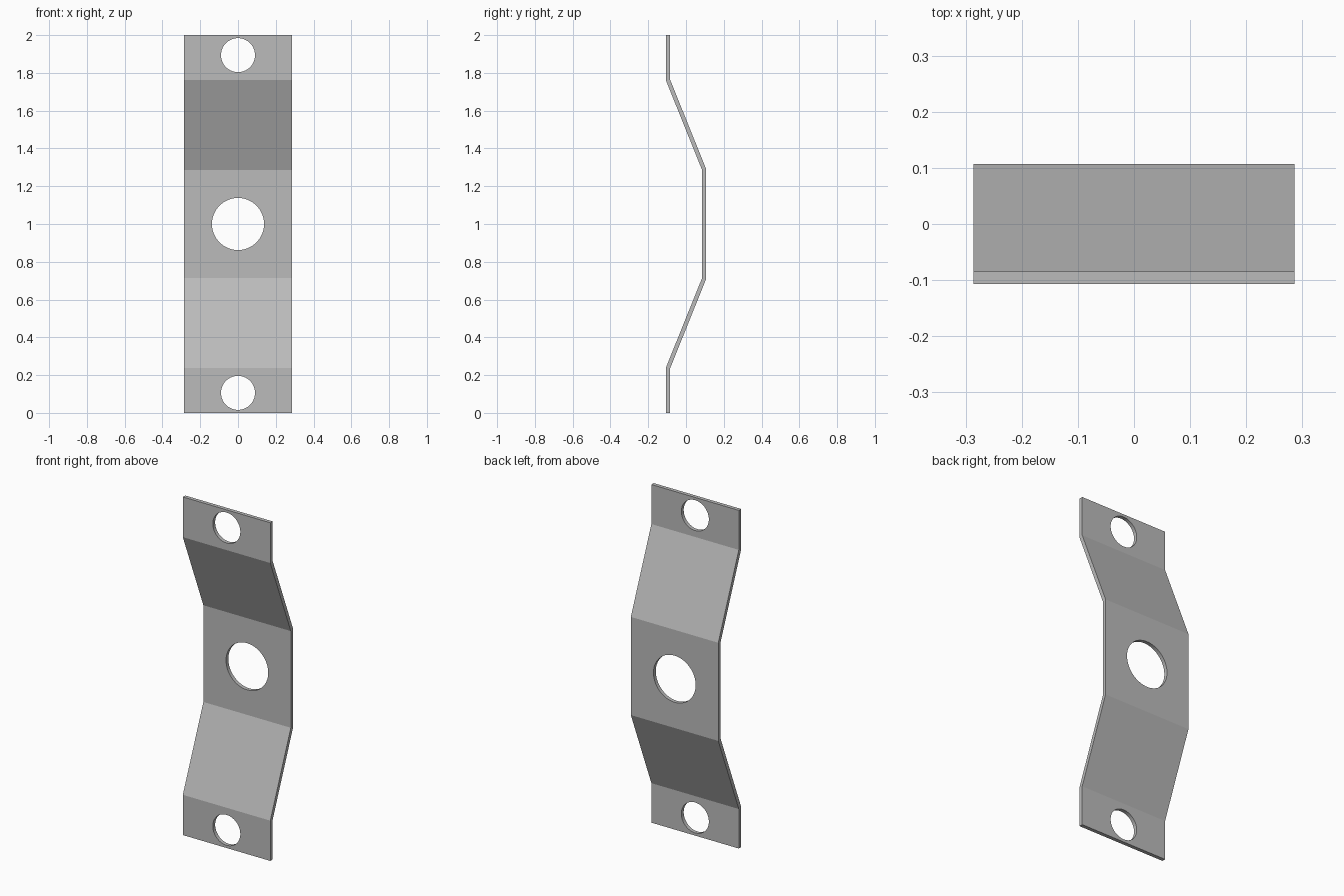
import bpy, bmesh, math

if "Cube" in bpy.data.objects:
    bpy.data.objects.remove(bpy.data.objects["Cube"], do_unlink=True)

HALF_WIDTH, HALF_DEPTH, THICK = 0.286, 0.107, 0.022

# Single plain metal colour
metal = bpy.data.materials.new("grey metal")
metal.use_nodes = True
colour = (0.5, 0.5, 0.5, 1)
metal.diffuse_color = colour
metal.node_tree.nodes["Principled BSDF"].inputs["Base Color"].default_value = colour

# Front edge of the bent strip, upper half, mirrored about mid height
front_y, back_y = -HALF_DEPTH, HALF_DEPTH - THICK
bend_outer, bend_inner = 0.762, 0.286
slope = math.atan2(back_y - front_y, bend_outer - bend_inner)
miter = THICK * math.tan(slope / 2)
upper_front = [(front_y, 1), (front_y, bend_outer), (back_y, bend_inner)]
upper_back = [(front_y + THICK, 1), (front_y + THICK, bend_outer + miter),
              (HALF_DEPTH, bend_inner + miter)]


def full_side(upper):
    return upper + [(y, -z) for y, z in reversed(upper)]


# Bent strip: closed side profile extruded across the width
profile = full_side(upper_front) + full_side(upper_back)[::-1]
bm = bmesh.new()
side = bm.faces.new([bm.verts.new((-HALF_WIDTH, y, z + 1)) for y, z in profile])
extruded = bmesh.ops.extrude_face_region(bm, geom=[side])["geom"]
bmesh.ops.translate(bm, vec=(2 * HALF_WIDTH, 0, 0),
                    verts=[g for g in extruded if isinstance(g, bmesh.types.BMVert)])
bmesh.ops.recalc_face_normals(bm, faces=bm.faces)
mesh = bpy.data.meshes.new("bent_strap")
bm.to_mesh(mesh)
bm.free()
mesh.materials.append(metal)
strap = bpy.data.objects.new("bent_strap", mesh)
bpy.context.collection.objects.link(strap)
bpy.context.view_layer.objects.active = strap


# Round holes: two in the end flanges, a larger one in the middle
def drill(name, z, radius):
    bpy.ops.mesh.primitive_cylinder_add(vertices=64, radius=radius, depth=1,
                                        location=(0, 0, z), rotation=(math.pi / 2, 0, 0))
    cutter = bpy.context.object
    cutter.name = name
    cutter.hide_render = True
    cutter.data.materials.append(metal)
    bpy.context.view_layer.objects.active = strap
    cut = strap.modifiers.new(name, 'BOOLEAN')
    cut.operation, cut.solver, cut.object = 'DIFFERENCE', 'EXACT', cutter
    bpy.ops.object.modifier_apply(modifier=cut.name)
    bpy.data.objects.remove(cutter, do_unlink=True)


drill("lower_hole", 0.106, 0.09)
drill("middle_hole", 1, 0.138)
drill("upper_hole", 1.894, 0.09)

# Smooth hole walls, crisp bends
bpy.ops.object.select_all(action='DESELECT')
strap.select_set(True)
bpy.context.view_layer.objects.active = strap
bpy.ops.object.shade_smooth_by_angle(angle=math.radians(15))
